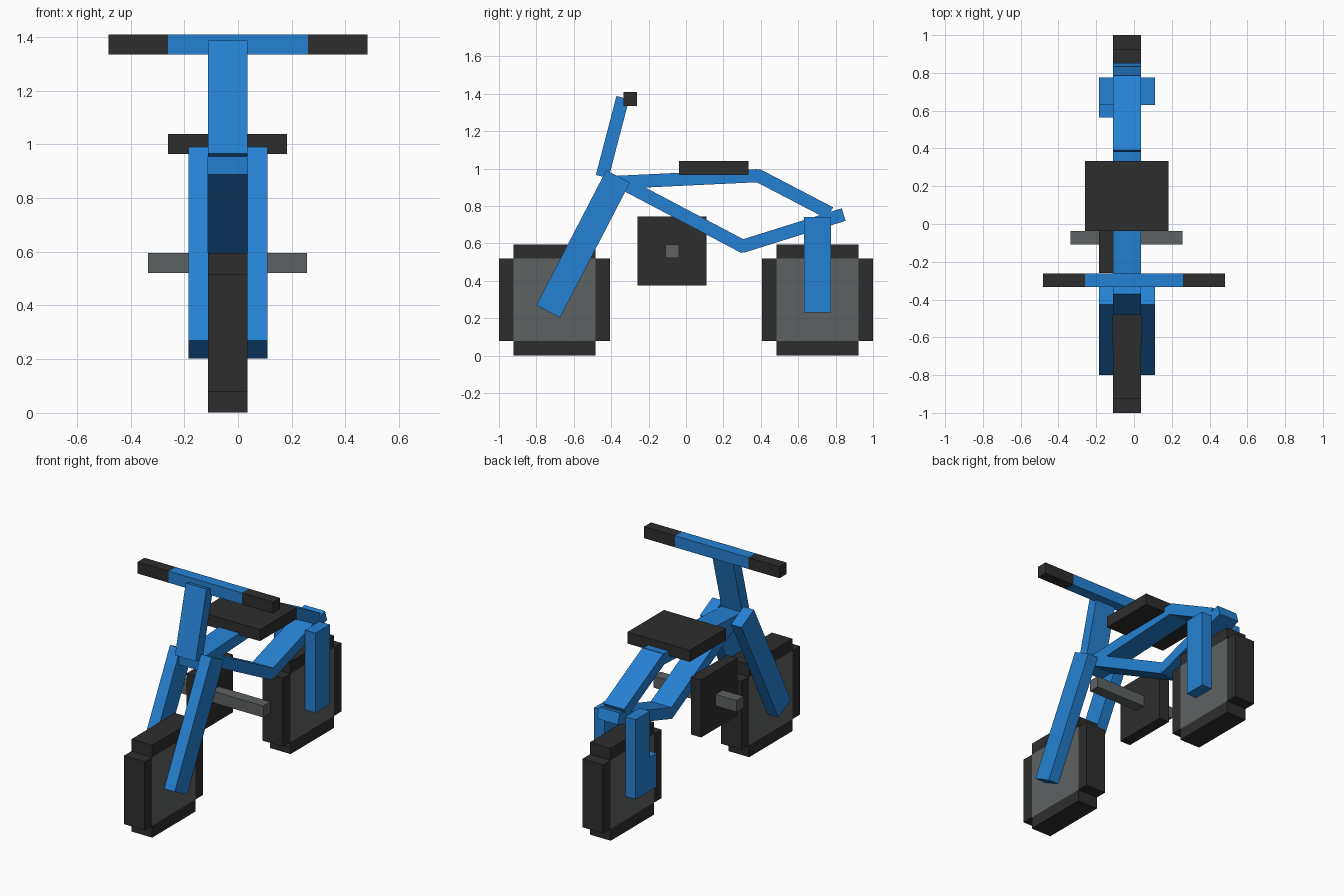
import bpy, bmesh, math
from mathutils import Matrix, Vector

if "Cube" in bpy.data.objects:
    bpy.data.objects.remove(bpy.data.objects["Cube"])


def material(name, rgb):
    m = bpy.data.materials.new(name)
    m.diffuse_color = (*rgb, 1.0)
    m.use_nodes = True
    m.node_tree.nodes["Principled BSDF"].inputs["Base Color"].default_value = m.diffuse_color
    return m


BLUE = material("frame blue", (0.0185, 0.222, 0.655))
DARK = material("rubber black", (0.027, 0.027, 0.027))
GREY = material("metal grey", (0.113, 0.122, 0.122))

# Shared widths: the frame lies between X0 and X1, side parts lie outside it
X0, X1 = -0.111, 0.036
LEFT, RIGHT = (-0.185, X0), (X1, 0.11)


def finish(name, bm, *mats):
    bmesh.ops.recalc_face_normals(bm, faces=bm.faces)
    mesh = bpy.data.meshes.new(name)
    bm.to_mesh(mesh)
    bm.free()
    for m in mats:
        mesh.materials.append(m)
    ob = bpy.data.objects.new(name, mesh)
    bpy.context.collection.objects.link(ob)
    return ob


def box(name, x, y, z, mat):
    """Box from three (min, max) ranges."""
    bm = bmesh.new()
    size = [r[1] - r[0] for r in (x, y, z)]
    mid = [(r[0] + r[1]) / 2 for r in (x, y, z)]
    bmesh.ops.create_cube(bm, size=1, matrix=Matrix.Translation(mid) @ Matrix.Diagonal((*size, 1)))
    return finish(name, bm, mat)


def bar(name, x, a, b, thick, mat):
    """Slanted square-ended bar between two (y, z) points."""
    d = Vector((b[0] - a[0], b[1] - a[1]))
    mid = Vector(((x[0] + x[1]) / 2, (a[0] + b[0]) / 2, (a[1] + b[1]) / 2))
    bm = bmesh.new()
    bmesh.ops.create_cube(bm, size=1, matrix=Matrix.Translation(mid)
                          @ Matrix.Rotation(math.atan2(d.y, d.x), 4, 'X')
                          @ Matrix.Diagonal((x[1] - x[0], d.length, thick, 1)))
    return finish(name, bm, mat)


def wheel(name, cy, cz=0.298, outer=0.297, inner=0.22):
    """Notched-corner block wheel with a grey square on each side."""
    steps = (-outer, -inner, inner, outer)
    bm = bmesh.new()
    v = [[bm.verts.new((X0, cy + p, cz + q)) for q in steps] for p in steps]
    for i in range(3):
        for j in range(3):
            if i == 1 or j == 1:
                bm.faces.new((v[i][j], v[i + 1][j], v[i + 1][j + 1], v[i][j + 1]))
    for row in (v[0], v[3]):
        for k in (0, 3):
            bm.verts.remove(row[k])
    ext = bmesh.ops.extrude_face_region(bm, geom=bm.faces[:], use_keep_orig=True)
    moved = [g for g in ext["geom"] if isinstance(g, bmesh.types.BMVert)]
    bmesh.ops.translate(bm, verts=moved, vec=(X1 - X0, 0, 0))
    bm.normal_update()
    for f in bm.faces:
        c = f.calc_center_median()
        hub = abs(f.normal.x) > 0.9 and abs(c.y - cy) < 0.05 and abs(c.z - cz) < 0.05
        f.material_index = 1 if hub else 0
    return finish(name, bm, DARK, GREY)


# Wheels
wheel("front_wheel", -0.703)
wheel("rear_wheel", 0.703)

# Frame tubes
MID = (X0, X1)
bar("top_tube", MID, (-0.44, 0.923), (0.385, 0.962), 0.07, BLUE)
bar("down_tube", MID, (-0.335, 0.921), (0.315, 0.578), 0.07, BLUE)
bar("seat_stay", MID, (0.375, 0.968), (0.77, 0.762), 0.07, BLUE)
bar("chain_stay", MID, (0.298, 0.583), (0.843, 0.754), 0.07, BLUE)
bar("steering_stem", MID, (-0.448, 0.957), (-0.338, 1.379), 0.07, BLUE)

# Fork legs and rear wheel supports on both sides
for side, x in (("left", LEFT), ("right", RIGHT)):
    bar(side + "_fork_leg", x, (-0.737, 0.236), (-0.363, 0.958), 0.143, BLUE)
    box(side + "_rear_support", x, (0.63, 0.775), (0.23, 0.742), BLUE)
box("rear_gear_block", LEFT, (0.563, 0.63), (0.23, 0.447), BLUE)

# Handlebar with grips
BAR_Y, BAR_Z = (-0.333, -0.262), (1.335, 1.409)
box("handlebar", (-0.26, 0.26), BAR_Y, BAR_Z, BLUE)
box("left_grip", (-0.482, -0.26), BAR_Y, BAR_Z, DARK)
box("right_grip", (0.26, 0.482), BAR_Y, BAR_Z, DARK)

# Seat
box("seat", (-0.26, 0.183), (-0.037, 0.333), (0.965, 1.039), DARK)

# Chain wheel and pedal axle
box("chain_wheel", LEFT, (-0.26, 0.11), (0.374, 0.744), DARK)
box("pedal_axle", (-0.335, 0.257), (-0.109, -0.037), (0.521, 0.595), GREY)
